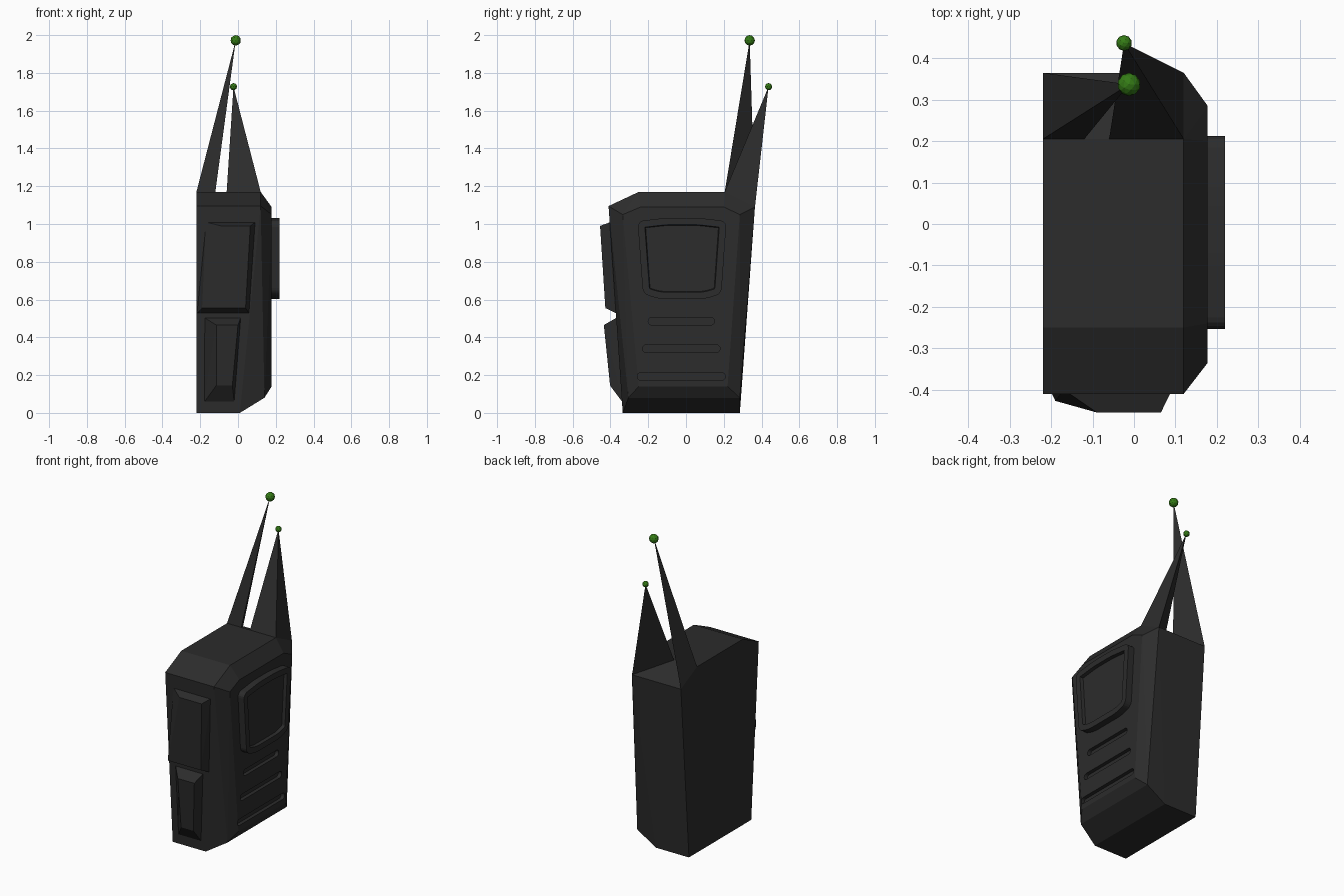
import bpy, bmesh, math
from mathutils import Vector

if "Cube" in bpy.data.objects:
    bpy.data.objects.remove(bpy.data.objects["Cube"])


def material(name, rgb):
    m = bpy.data.materials.new(name)
    m.diffuse_color = (*rgb, 1)
    m.use_nodes = True
    m.node_tree.nodes["Principled BSDF"].inputs["Base Color"].default_value = m.diffuse_color
    return m


DARK = material("dark_plastic", (0.025, 0.025, 0.025))
GREEN = material("green_tip", (0.035, 0.2, 0.008))


def finish(bm, name, mat=DARK):
    bmesh.ops.recalc_face_normals(bm, faces=bm.faces)
    me = bpy.data.meshes.new(name)
    bm.to_mesh(me)
    bm.free()
    me.materials.append(mat)
    ob = bpy.data.objects.new(name, me)
    bpy.context.collection.objects.link(ob)
    return ob


def hull(name, pts):
    """Convex solid around the given corners."""
    bm = bmesh.new()
    for p in pts:
        bm.verts.new(p)
    res = bmesh.ops.convex_hull(bm, input=bm.verts[:])
    loose = [v for v in bm.verts if not v.link_faces]
    bmesh.ops.delete(bm, geom=loose, context='VERTS')
    bmesh.ops.dissolve_limit(bm, angle_limit=0.02, verts=bm.verts[:], edges=bm.edges[:])
    return finish(bm, name)


def prism(yz, x0, x1, radius):
    """Rounded outline in the side plane, extruded from x0 to x1; returns bmesh."""
    bm = bmesh.new()
    bm.faces.new([bm.verts.new((x0, y, z)) for y, z in yz])
    bmesh.ops.bevel(bm, geom=bm.verts[:], offset=radius, segments=4, profile=0.5, affect='VERTICES')
    ext = bmesh.ops.extrude_face_region(bm, geom=bm.faces[:])
    bmesh.ops.translate(bm, vec=(x1 - x0, 0, 0),
                        verts=[g for g in ext['geom'] if isinstance(g, bmesh.types.BMVert)])
    bmesh.ops.recalc_face_normals(bm, faces=bm.faces)
    return bm


# Body: flat left face, chamfered right face, sloped underside
side = [(-0.335, 0), (0.285, 0), (0.365, 1.09), (0.205, 1.17), (-0.25, 1.17), (-0.41, 1.095)]
face = [(-0.25, 0.14), (0.22, 0.14), (0.285, 1.05), (0.2, 1.09), (-0.24, 1.09), (-0.335, 1.05)]
pts = [(-0.22, y, z) for y, z in side]
pts += [(0.01 if z == 0 else 0.12, y, z) for y, z in side]
pts += [(0.178, y, z) for y, z in face]
pts += [(0.14, -0.305, 0.08), (0.14, 0.285, 0.08)]
body = hull("body", pts)

# Three rounded grooves cut in the right face
for i, (y0, y1, z) in enumerate([(-0.2, 0.15, 0.485), (-0.23, 0.18, 0.34), (-0.258, 0.208, 0.193)]):
    h = 0.02
    cutter = finish(prism([(y0, z - h), (y1, z - h), (y1, z + h), (y0, z + h)], 0.155, 0.2, 0.0185),
                    f"groove_cutter_{i + 1}")
    cutter.hide_render = True
    cutter.hide_set(True)
    mod = body.modifiers.new(f"groove_{i + 1}", 'BOOLEAN')
    mod.operation = 'DIFFERENCE'
    mod.solver = 'EXACT'
    mod.object = cutter

# Screen frame with recessed screen
bm = prism([(-0.256, 1.015), (-0.1, 1.033), (0.06, 1.033), (0.214, 1.015), (0.187, 0.63),
            (0.1, 0.603), (-0.14, 0.603), (-0.228, 0.63)], 0.165, 0.22, 0.03)
front = max(bm.faces, key=lambda f: f.calc_center_median().x)
bmesh.ops.inset_region(bm, faces=[front], thickness=0.036)
bmesh.ops.inset_region(bm, faces=[front], thickness=0.004, depth=-0.02)
finish(bm, "screen_frame")


def button(name, base, top, y_base, y_top):
    """Tapered block on the front; y values are (upper, lower)."""
    def ring(corners, ys):
        return [(x, ys[0] if i < 2 else ys[1], z) for i, (x, z) in enumerate(corners)]
    hull(name, ring(base, y_base) + ring(top, y_top))


# Upper and lower front grips
button("upper_grip", [(-0.17, 1.01), (0.092, 1.01), (0.06, 0.525), (-0.22, 0.525)],
       [(-0.09, 0.99), (0.065, 0.99), (0.04, 0.555), (-0.19, 0.555)],
       (-0.4, -0.365), (-0.455, -0.427))
button("lower_grip", [(-0.18, 0.505), (0.015, 0.505), (-0.02, 0.055), (-0.18, 0.055)],
       [(-0.115, 0.465), (0.0, 0.465), (-0.03, 0.145), (-0.115, 0.145)],
       (-0.365, -0.335), (-0.435, -0.402))

# Pointed antennas standing on the rear slope, each with a green ball
antennas = [
    ("tall", [(-0.22, 0.205, 1.17), (-0.12, 0.205, 1.17), (-0.22, 0.365, 1.09)], (-0.012, 0.337, 1.972), 0.028),
    ("short", [(-0.06, 0.205, 1.17), (0.12, 0.205, 1.17), (0.12, 0.365, 1.09)], (-0.024, 0.437, 1.727), 0.019),
]
for name, base, tip, r in antennas:
    hull(name + "_antenna", base + [tip])
    bm = bmesh.new()
    bmesh.ops.create_icosphere(bm, subdivisions=2, radius=r)
    bmesh.ops.translate(bm, vec=tip, verts=bm.verts)
    finish(bm, name + "_antenna_ball", GREEN)
